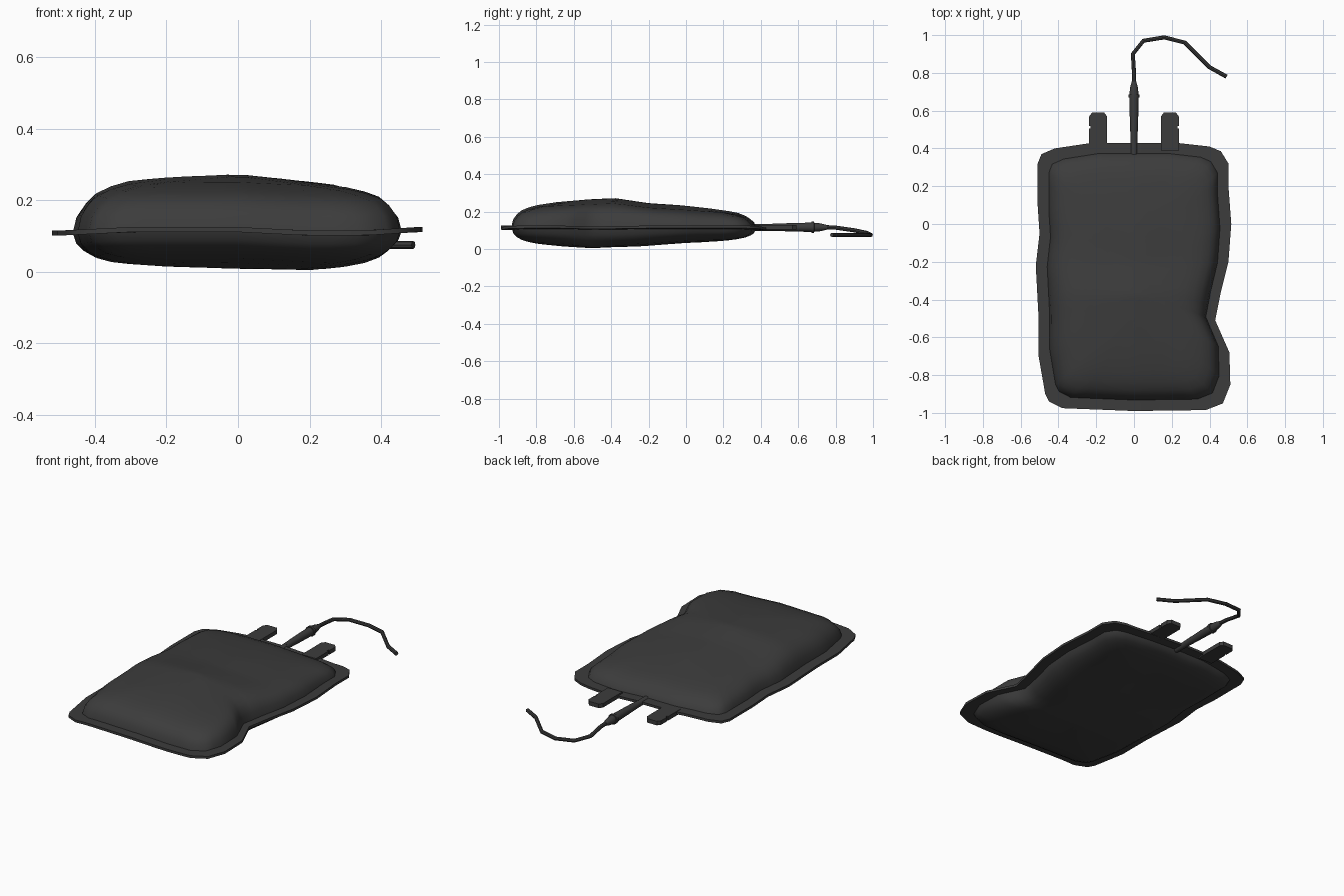
import bpy, bmesh, math
from mathutils import Vector

cube = bpy.data.objects.get("Cube")
if cube:
    bpy.data.objects.remove(cube)

# One dark plastic for everything
plastic = bpy.data.materials.new("dark grey plastic")
plastic.use_nodes = True
GREY = (0.045, 0.045, 0.045, 1)
plastic.diffuse_color = GREY
plastic.node_tree.nodes["Principled BSDF"].inputs["Base Color"].default_value = GREY


def finish(name, bm, angle=50):
    bmesh.ops.recalc_face_normals(bm, faces=bm.faces)
    mesh = bpy.data.meshes.new(name)
    bm.to_mesh(mesh)
    bm.free()
    mesh.materials.append(plastic)
    obj = bpy.data.objects.new(name, mesh)
    bpy.context.collection.objects.link(obj)
    bpy.ops.object.select_all(action='DESELECT')
    obj.select_set(True)
    bpy.context.view_layer.objects.active = obj
    bpy.ops.object.shade_smooth_by_angle(angle=math.radians(angle))
    return obj


def lerp(table, x):
    if x <= table[0][0]:
        return table[0][1]
    for (a, p), (b, q) in zip(table, table[1:]):
        if x <= b:
            return p + (q - p) * (x - a) / (b - a)
    return table[-1][1]


def bridge(bm, a, b):
    n = len(a)
    for i in range(n):
        bm.faces.new((a[i], a[(i + 1) % n], b[(i + 1) % n], b[i]))


# Bag outline, counter-clockwise from the front
OUTLINE = [(0, -.99), (.38, -.985), (.47, -.95), (.51, -.85), (.505, -.68),
           (.43, -.51), (.46, -.36), (.5, -.2), (.515, 0), (.5, .2), (.5, .32),
           (.46, .385), (.4, .41), (.22, .43), (0, .43), (-.22, .43), (-.42, .4),
           (-.49, .37), (-.51, .32), (-.51, .1), (-.5, -.05), (-.52, -.22),
           (-.505, -.5), (-.505, -.7), (-.47, -.9), (-.45, -.94), (-.38, -.975)]
# Swelling by distance from the edge, and by length for each side
SWELL = [(.058, 0), (.066, .28), (.085, .5), (.11, .67), (.15, .79), (.2, .87), (.3, .94), (.5, 1)]
TOP = [(-.92, .125), (-.7, .14), (-.38, .155), (-.2, .128), (0, .115), (.3, .09), (.36, .07)]
BOTTOM = [(-.9, .085), (-.5, .11), (-.25, .1), (0, .08), (.36, .065)]
SEAM = [(-.5, .108), (-.3, .118), (0, .118), (.2, .108), (.35, .108), (.5, .118)]
STEPS = [0, .03, .058, .066, .085, .11, .15, .2, .25, .3, .36, .42, .47]


def resample(points, spacing):
    out = []
    for i, p in enumerate(points):
        a, b = Vector(p), Vector(points[(i + 1) % len(points)])
        count = max(1, round((b - a).length / spacing))
        out += [a.lerp(b, k / count) for k in range(count)]
    return out


def bag():
    bm = bmesh.new()
    edge = resample(OUTLINE, .07)
    cy, half_w, half_l = -.28, .5, .71
    rims = []
    for sign, height in ((1, TOP), (-1, BOTTOM)):
        previous = None
        for d in STEPS:
            ring = []
            for p in edge:
                x = p.x * (1 - d / half_w)
                y = cy + (p.y - cy) * (1 - d / half_l)
                z = lerp(SEAM, x) + sign * (.007 + lerp(SWELL, d) * (lerp(height, y) - .007))
                ring.append(bm.verts.new((x, y, z)))
            if previous:
                bridge(bm, previous, ring)
            else:
                rims.append(ring)
            previous = ring
        # Close the crown with a strip of quads across the last ring
        bm.faces.new(previous)
    bridge(bm, *rims)
    bmesh.ops.triangulate(bm, faces=[f for f in bm.faces if len(f.verts) > 4])
    finish("bag", bm)


def tab(name, side):
    # Rounded hanging tab with a small notch on the outer edge
    half = .047
    shape = [(-half, .39), (half, .39), (half, .505), (half - .008, .505),
             (half - .008, .518), (half, .518), (half, .57), (half - .015, .59),
             (-half + .015, .59), (-half, .57)]
    bm = bmesh.new()
    face = bm.faces.new([bm.verts.new((side * (.19 + x), y, .103)) for x, y in shape])
    new = bmesh.ops.extrude_face_region(bm, geom=[face])["geom"]
    bmesh.ops.translate(bm, vec=(0, 0, .024),
                        verts=[v for v in new if isinstance(v, bmesh.types.BMVert)])
    finish(name, bm, 30)


def sweep(name, path, radii, sides):
    # Tube through the path with one radius per point
    bm = bmesh.new()
    path = [Vector(p) for p in path]
    previous = None
    for i, p in enumerate(path):
        along = (path[min(i + 1, len(path) - 1)] - path[max(i - 1, 0)]).normalized()
        across = along.cross(Vector((0, 0, 1))).normalized()
        up = across.cross(along)
        ring = []
        for k in range(sides):
            a = math.tau * k / sides
            ring.append(bm.verts.new(p + (across * math.cos(a) + up * math.sin(a)) * radii[i]))
        if previous:
            bridge(bm, previous, ring)
        else:
            bm.faces.new(ring)
        previous = ring
    bm.faces.new(previous)
    finish(name, bm, 40)


bag()
tab("left_tab", 1)
tab("right_tab", -1)

# Outlet port and stepped connector
sweep("outlet_port", [(0, .355, .115), (0, .46, .115)], [.018, .018], 12)
PROFILE = [(.44, .018), (.55, .022), (.67, .025), (.671, .03), (.685, .03),
           (.686, .024), (.72, .021), (.755, .012)]
sweep("connector", [(0, y, .116) for y, r in PROFILE], [r for y, r in PROFILE], 12)

# Thin curling hose
HOSE = [(0, .74, .117), (0, .8, .114), (-.006, .9, .1), (.05, .97, .085), (.16, .988, .075),
        (.27, .96, .075), (.4, .83, .075), (.49, .78, .075)]
sweep("hose", HOSE, [.011] * len(HOSE), 8)
